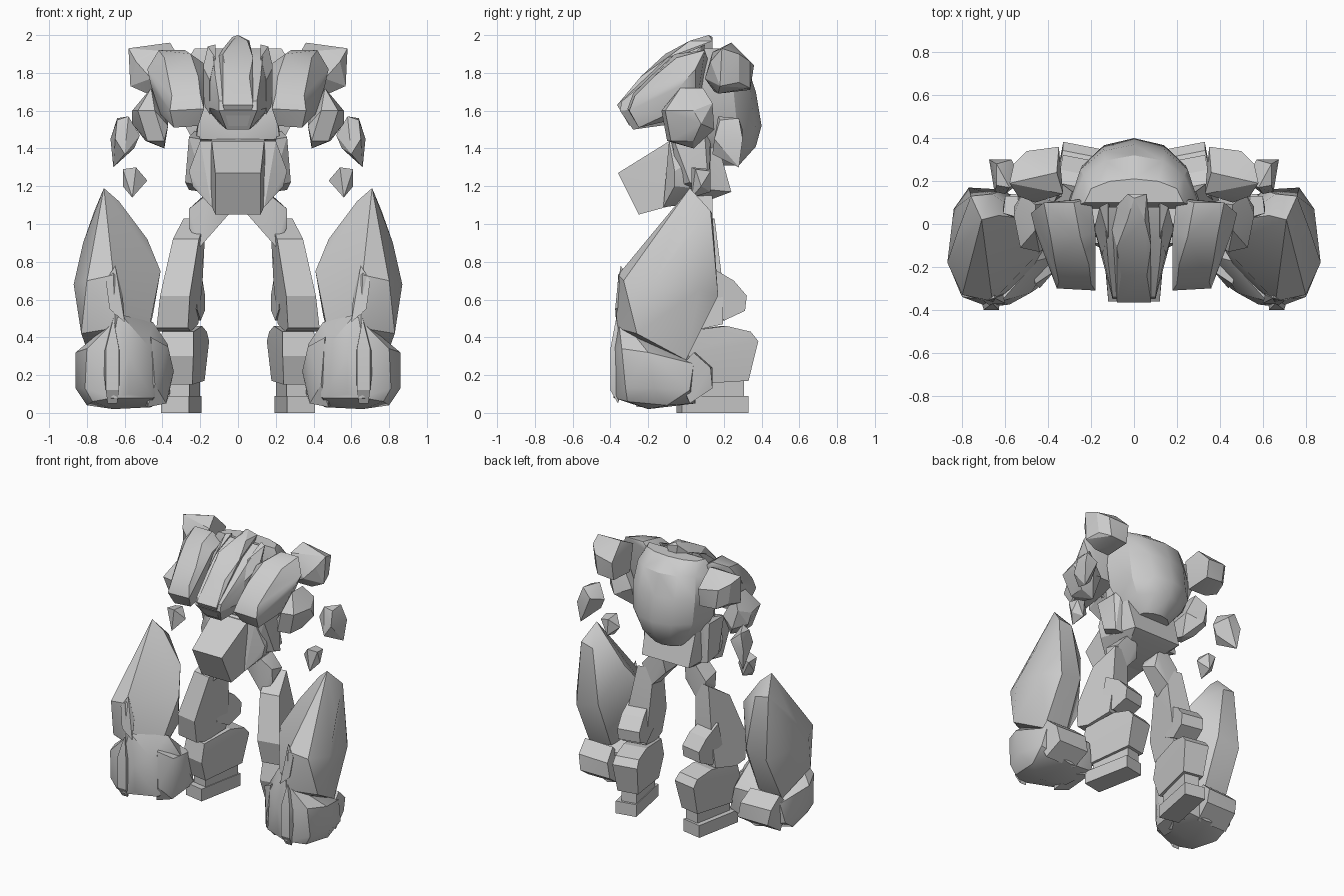
import bpy, bmesh, math
from mathutils import Matrix, Vector

stone = bpy.data.materials.new("grey_stone")
stone.diffuse_color = (0.6, 0.6, 0.6, 1)


def finish(name, bm, pair, angle):
    bmesh.ops.recalc_face_normals(bm, faces=bm.faces)
    me = bpy.data.meshes.new(name)
    bm.to_mesh(me)
    bm.free()
    ob = bpy.data.objects.new(name, me)
    bpy.context.collection.objects.link(ob)
    me.materials.append(stone)
    bpy.ops.object.select_all(action='DESELECT')
    ob.select_set(True)
    bpy.context.view_layer.objects.active = ob
    bpy.ops.object.shade_smooth_by_angle(angle=math.radians(angle))
    if pair:
        ob.modifiers.new("mirror", 'MIRROR').use_mirror_merge = False
    return ob


def rock(name, pts, pair=True, angle=22):
    """Faceted boulder spanned by its corner points."""
    bm = bmesh.new()
    for p in pts:
        bm.verts.new(p)
    res = bmesh.ops.convex_hull(bm, input=bm.verts)
    inner = [v for v in res["geom_interior"] if isinstance(v, bmesh.types.BMVert)]
    bmesh.ops.delete(bm, geom=inner, context='VERTS')
    bmesh.ops.dissolve_limit(bm, angle_limit=math.radians(5), verts=bm.verts, edges=bm.edges)
    return finish(name, bm, pair, angle)


def both(pts):
    """Corner points on the right plus their reflections."""
    return pts + [(-x, y, z) for x, y, z in pts if x]


LEG = Vector((.285, .14, 0))
TURN = Matrix.Rotation(math.radians(11), 3, 'Z')


def leg_block(name, profile, shift=0, lean=0):
    """Convex leg stone from a side profile of (y, z, half width), toes turned out."""
    pts = []
    for y, z, w in profile:
        for s in (-w, w):
            p = LEG + TURN @ Vector((s, y - .14, z))
            p.x += shift + lean * (z - .6)
            pts.append(p)
    return rock(name, pts, angle=15)


# Back shell: stacked arcs with a flat rim, tapering to a blunt bottom
shell = [(.31, .07, 1.8), (-.31, .07, 1.8)]
for z, w, y0, depth in ((1.93, .23, .1, .11), (1.85, .27, .08, .24), (1.7, .29, .08, .29),
                        (1.52, .28, .08, .32), (1.41, .22, .1, .27), (1.31, .13, .15, .13)):
    for k in range(7):
        t = math.pi * k / 6
        shell.append((w * math.cos(t), y0 + depth * math.sin(t) ** .75, z))
rock("back_shell", shell, False, 28)

# Head: bulging visor wedge with crest and side plates
rock("head", both([(.15, .08, 1.93), (.13, -.05, 1.88), (.12, -.18, 1.78), (.1, -.34, 1.65),
                   (.1, -.35, 1.6), (.06, -.28, 1.5), (.17, -.08, 1.62), (.18, 0, 1.82),
                   (.12, .08, 1.55)]), False)
rock("head_crest", [(-.03, .14, 1.99), (0, .12, 2), (.06, .14, 1.97), (-.12, .04, 1.88),
                    (.05, .02, 1.97), (-.03, .02, 1.97), (.08, -.1, 1.88), (-.08, -.11, 1.9),
                    (-.06, -.24, 1.78), (.06, -.24, 1.78), (-.08, -.365, 1.63),
                    (.08, -.365, 1.63), (.05, -.3, 1.52), (-.05, -.3, 1.52), (0, .14, 1.8)], False)
rock("cheek_plate", [(.12, .1, 1.95), (.16, .08, 1.94), (.185, -.02, 1.83), (.18, -.04, 1.63),
                     (.15, -.16, 1.58), (.15, -.14, 1.76), (.12, -.06, 1.88), (.1, .05, 1.6)])

# Torso core, waist, tilted abdomen block
rock("torso_core", both([(0, -.06, 1.44), (.2, -.06, 1.62), (.2, 0, 1.82), (.21, .2, 1.8),
                         (.2, .2, 1.42), (.22, -.02, 1.45)]), False)
rock("waist_side", [(.2, -.08, 1.45), (.26, -.07, 1.46), (.28, .02, 1.22), (.26, .12, 1.18),
                    (.18, .13, 1.17), (.18, -.05, 1.2), (.22, .13, 1.5), (.26, .1, 1.46)])
rock("abdomen", both([(.12, -.36, 1.27), (.12, -.25, 1.05), (.14, -.07, 1.45), (.16, .08, 1.14),
                      (.16, .08, 1.42)]), False)
rock("pelvis", both([(.2, .17, 1.42), (.2, .2, 1.33), (.19, .24, 1.17), (.12, .08, 1.11),
                     (.2, -.09, 1.44), (.26, -.06, 1.28), (.24, -.06, 1.2),
                     (.14, -.12, 1.09)]), False)

# Chest plates and arm boulders
rock("chest_plate", [(.2, .12, 1.86), (.28, .1, 1.92), (.42, .1, 1.92), (.48, .05, 1.82),
                     (.18, -.04, 1.85), (.25, -.06, 1.9), (.39, -.05, 1.88), (.46, -.03, 1.73),
                     (.21, -.19, 1.78), (.37, -.17, 1.78), (.2, -.28, 1.69), (.35, -.27, 1.68),
                     (.18, -.31, 1.61), (.36, -.3, 1.6), (.21, -.25, 1.52), (.34, -.25, 1.51),
                     (.41, -.1, 1.58), (.2, .05, 1.58), (.38, .05, 1.58)], angle=30)
rock("shoulder_boulder", [(.33, .14, 1.91), (.36, .24, 1.96), (.58, .19, 1.93), (.56, .28, 1.9),
                          (.54, .13, 1.86), (.5, .34, 1.86), (.35, .36, 1.84), (.57, .18, 1.73),
                          (.54, .28, 1.75), (.48, .34, 1.72), (.35, .34, 1.71), (.46, .1, 1.77),
                          (.35, .15, 1.7), (.48, .17, 1.69)])
rock("upper_arm", [(.46, -.03, 1.72), (.46, .09, 1.72), (.52, .14, 1.64), (.56, .04, 1.6),
                   (.53, -.11, 1.6), (.44, -.13, 1.6), (.37, -.08, 1.52), (.37, .1, 1.55),
                   (.39, -.1, 1.44), (.48, -.08, 1.44), (.39, .04, 1.4), (.49, .04, 1.44),
                   (.48, .15, 1.5), (.56, .08, 1.53)])
rock("elbow_boulder", [(.52, .2, 1.47), (.58, .17, 1.57), (.64, .28, 1.56), (.64, .18, 1.55),
                       (.675, .3, 1.45), (.66, .28, 1.3), (.6, .14, 1.37), (.55, .2, 1.4),
                       (.57, .3, 1.5), (.65, .15, 1.45)])
rock("wrist_pebble", [(.48, .08, 1.23), (.54, .03, 1.3), (.54, .13, 1.29), (.61, .05, 1.29),
                      (.6, .13, 1.28), (.61, .08, 1.2), (.56, .03, 1.14), (.55, .13, 1.17)])

# Massive forearm
rock("forearm", [(.71, .02, 1.19), (.63, .04, 1.12), (.76, .13, 1.07), (.66, .14, 1.05),
                 (.82, -.03, .9), (.84, .07, .65), (.77, .17, .62), (.87, -.18, .68),
                 (.8, -.33, .7), (.66, -.36, .73), (.41, -.1, .75), (.48, .02, .92),
                 (.45, -.05, .52), (.6, .16, .66), (.6, 0, .28), (.78, 0, .28),
                 (.83, -.26, .42), (.65, -.37, .45), (.5, -.25, .3)], angle=32)

# Fist: palm, finger ridge, thumb side and curled fingertips
rock("fist", [(.8, -.34, .34), (.81, -.32, .13), (.86, -.2, .32), (.86, -.17, .13),
              (.77, -.31, .06), (.8, -.1, .04), (.82, .02, .12), (.66, -.2, .02), (.6, .05, .05),
              (.79, .04, .26), (.62, .04, .28), (.45, -.17, .48), (.37, -.15, .36),
              (.42, .04, .28), (.36, 0, .1), (.46, -.15, .03), (.62, -.36, .52),
              (.68, -.385, .34), (.66, -.385, .08), (.58, -.375, .3), (.58, -.365, .1),
              (.48, -.32, .36), (.45, -.3, .08)], angle=32)
rock("finger_ridge", [(.63, -.4, .34), (.7, -.4, .34), (.66, -.37, .5), (.63, -.4, .12),
                      (.7, -.4, .12), (.64, -.36, .05), (.69, -.36, .05), (.66, -.28, .3),
                      (.62, -.33, .3), (.72, -.33, .3)])
rock("wrist_ridge", [(.65, -.345, .78), (.61, -.33, .62), (.68, -.375, .55), (.6, -.37, .48),
                     (.7, -.36, .7), (.66, -.25, .6)])
rock("thumb", [(.34, -.15, .22), (.37, -.22, .35), (.37, -.03, .33), (.46, -.28, .4),
               (.44, -.3, .15), (.38, -.22, .05), (.48, -.26, .03), (.37, 0, .08),
               (.5, -.1, .42), (.5, -.05, .05)], angle=32)
rock("curled_fingers", [(.56, .05, .32), (.79, .04, .32), (.78, .13, .24), (.54, .14, .24),
                        (.76, .14, .13), (.52, .14, .13), (.8, -.05, .22), (.54, -.06, .2),
                        (.78, .02, .05), (.54, .02, .05)])

# Legs: hip stone, thigh, knee back block, shin, ankle and foot
rock("hip_boulder", [(.05, .02, 1.05), (.1, .0, 1.14), (.09, .14, 1.12), (.16, .0, 1.16),
                     (.16, .14, 1.17), (.26, .02, 1.08), (.26, .14, 1.05), (.26, .03, .98),
                     (.2, .0, .88), (.19, .14, .9), (.08, .12, 1.02)])
leg_block("thigh", [(-.03, .92, .07), (.06, .97, .07), (.14, 1.03, .06), (.16, .85, .07),
                    (.18, .68, .08), (.18, .47, .085), (0, .43, .085), (-.09, .45, .085),
                    (-.13, .62, .08)], lean=-.13)
leg_block("knee_block", [(.12, .77, .07), (.24, .7, .08), (.31, .62, .08), (.3, .54, .08),
                         (.19, .49, .08), (.08, .55, .08)])
leg_block("shin", [(-.04, .43, .085), (.2, .46, .085), (.33, .43, .085), (.37, .38, .09),
                   (.32, .17, .075), (-.02, .15, .075), (-.07, .3, .09)])
leg_block("ankle", [(.0, .08, .055), (.3, .08, .055), (.3, .17, .055), (.0, .17, .055)])
leg_block("foot", [(-.04, 0, .075), (.32, 0, .075), (.32, .09, .075), (-.04, .09, .075)], .015)
